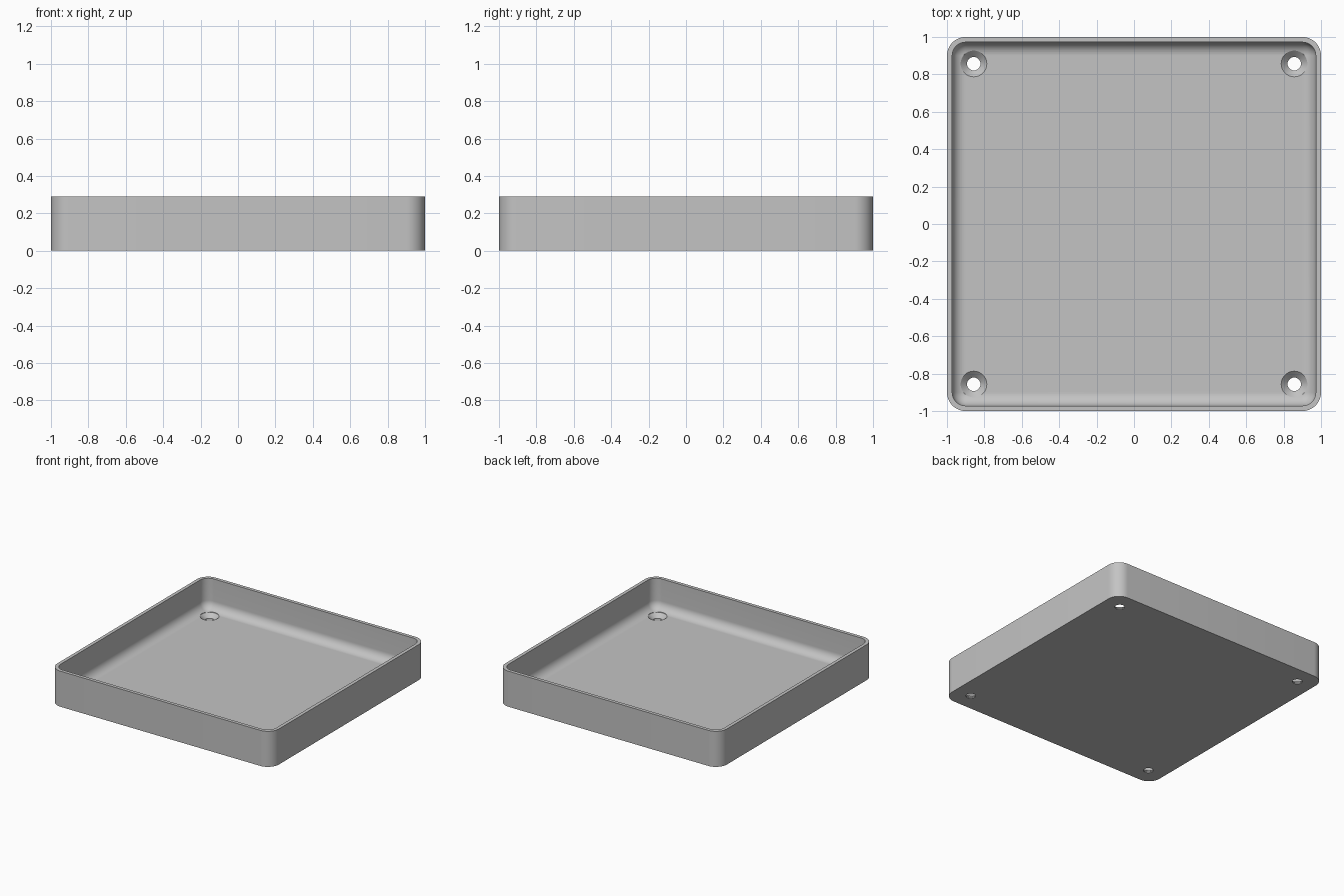
import bpy, bmesh
from math import cos, sin, pi

default = bpy.data.objects.get("Cube")
if default:
    bpy.data.objects.remove(default, do_unlink=True)

HEIGHT, WALL, FLOOR = 0.29, 0.028, 0.04
CORNER, FILLET = 0.1, 0.07
HOLE_POS, HOLE_R, SINK_R = 0.857, 0.036, 0.07
ARC = 12

grey = bpy.data.materials.new("plain_grey")
grey.use_nodes = True
colour = (0.55, 0.55, 0.55, 1)
grey.diffuse_color = colour
grey.node_tree.nodes["Principled BSDF"].inputs["Base Color"].default_value = colour


def loft(name, rings):
    """Join equal rings of points into a closed solid, capped at both ends."""
    bm = bmesh.new()
    loops = [[bm.verts.new(p) for p in ring] for ring in rings]
    for a, b in zip(loops, loops[1:]):
        for i in range(len(a)):
            j = (i + 1) % len(a)
            bm.faces.new((a[i], a[j], b[j], b[i]))
    bm.faces.new(loops[0][::-1])
    bm.faces.new(loops[-1])
    bmesh.ops.recalc_face_normals(bm, faces=bm.faces)
    mesh = bpy.data.meshes.new(name)
    bm.to_mesh(mesh)
    bm.free()
    mesh.materials.append(grey)
    obj = bpy.data.objects.new(name, mesh)
    bpy.context.collection.objects.link(obj)
    return obj


def rounded_square(inset, z):
    """Square outline with rounded corners, pulled in from the outer edge."""
    centre, radius = 1 - CORNER, CORNER - inset
    points = []
    for quarter, (sx, sy) in enumerate([(1, 1), (-1, 1), (-1, -1), (1, -1)]):
        for k in range(ARC + 1):
            a = (quarter + k / ARC) * pi / 2
            points.append((sx * centre + radius * cos(a), sy * centre + radius * sin(a), z))
    return points


def circle(x, y, radius, z, sides=48):
    return [(x + radius * cos(2 * pi * k / sides), y + radius * sin(2 * pi * k / sides), z)
            for k in range(sides)]


# Tray: outer wall, flat rim, inner wall, then a fillet down to the floor
rings = [rounded_square(0, 0), rounded_square(0, HEIGHT), rounded_square(WALL, HEIGHT)]
for k in range(ARC + 1):
    a = k / ARC * pi / 2
    rings.append(rounded_square(WALL + FILLET * (1 - cos(a)), FLOOR + FILLET * (1 - sin(a))))
tray = loft("tray", rings)

# Countersunk screw holes through the floor at the corners
for x in (-HOLE_POS, HOLE_POS):
    for y in (-HOLE_POS, HOLE_POS):
        cutter = loft("screw_hole_cutter", [
            circle(x, y, HOLE_R, -0.05), circle(x, y, HOLE_R, 0.008),
            circle(x, y, SINK_R, FLOOR), circle(x, y, SINK_R, 0.15)])
        cutter.hide_render = True
        cut = tray.modifiers.new("screw_hole", "BOOLEAN")
        cut.operation, cut.solver, cut.object = "DIFFERENCE", "EXACT", cutter
        bpy.context.view_layer.objects.active = tray
        bpy.ops.object.modifier_apply(modifier=cut.name)
        bpy.data.objects.remove(cutter, do_unlink=True)

# Smooth rounded surfaces, crisp edges
bpy.ops.object.select_all(action="DESELECT")
tray.select_set(True)
bpy.context.view_layer.objects.active = tray
bpy.ops.object.shade_smooth_by_angle(angle=pi / 6)
